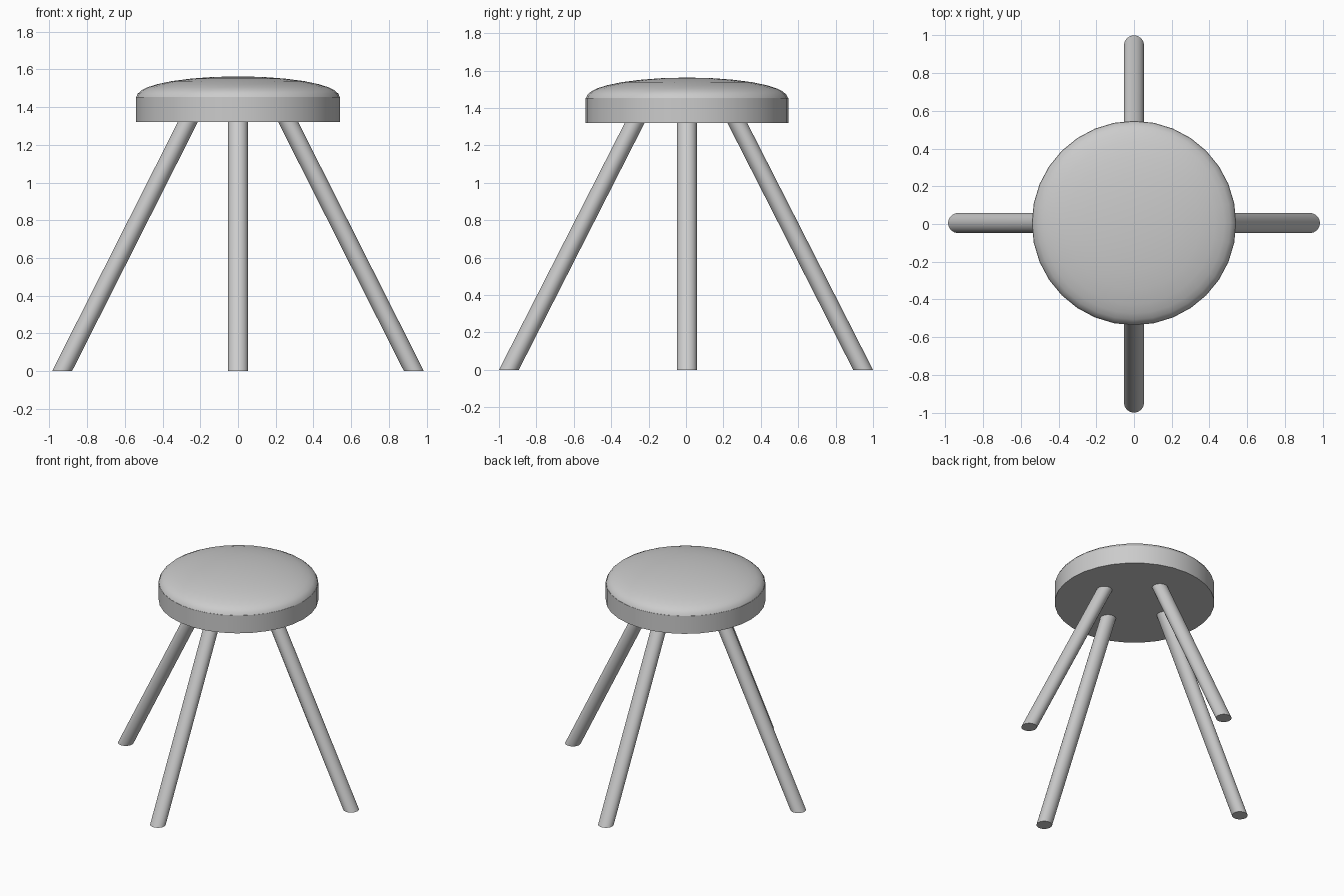
import bpy, bmesh, math
from mathutils import Matrix

if "Cube" in bpy.data.objects:
    bpy.data.objects.remove(bpy.data.objects["Cube"])

CY = 0.005  # small fore-aft offset of the seat centre


def finish(bm, name, angle):
    bmesh.ops.recalc_face_normals(bm, faces=bm.faces)
    me = bpy.data.meshes.new(name)
    bm.to_mesh(me)
    bm.free()
    ob = bpy.data.objects.new(name, me)
    bpy.context.collection.objects.link(ob)
    bpy.ops.object.select_all(action='DESELECT')
    ob.select_set(True)
    bpy.context.view_layer.objects.active = ob
    bpy.ops.object.shade_smooth_by_angle(angle=math.radians(angle))
    return ob


def lathe(name, profile, sides, angle=35):
    """Revolve (radius, height) points round the seat axis."""
    bm = bmesh.new()
    vs = [bm.verts.new((r, 0, z)) for r, z in profile]
    es = [bm.edges.new(p) for p in zip(vs, vs[1:])]
    bmesh.ops.spin(bm, geom=vs + es, cent=(0, 0, 0), axis=(0, 0, 1),
                   angle=math.tau, steps=sides, use_duplicate=False)
    bmesh.ops.remove_doubles(bm, verts=bm.verts, dist=1e-4)
    bmesh.ops.translate(bm, verts=bm.verts, vec=(0, CY, 0))
    return finish(bm, name, angle)


def leg(name, foot, top, radius=0.053, z_top=1.325):
    """Slanted round leg whose ends are cut level with the floor."""
    bm = bmesh.new()
    bmesh.ops.create_cone(bm, cap_ends=True, segments=32, radius1=radius,
                          radius2=radius, depth=z_top,
                          matrix=Matrix.Translation((0, 0, z_top / 2)))
    for v in bm.verts:
        t = v.co.z / z_top
        v.co.x += foot[0] + (top[0] - foot[0]) * t
        v.co.y += foot[1] + (top[1] - foot[1]) * t
    return finish(bm, name, 40)


# Seat base: flat round board
lathe("seat_base", [(0, 1.32), (0.542, 1.32), (0.542, 1.453), (0, 1.453)], 32)

# Cushion: shallow dome with a rolled edge
lathe("seat_cushion", [(0, 1.453), (0.54, 1.453), (0.532, 1.471), (0.512, 1.489),
                       (0.48, 1.505), (0.43, 1.521), (0.35, 1.538),
                       (0.25, 1.551), (0.13, 1.56), (0, 1.563)], 32, 45)

# Four splayed legs
for side, s in (("left", -1), ("right", 1)):
    leg(side + "_leg", (s * 0.933, CY), (s * 0.264, CY))
for side, s in (("front", -1), ("back", 1)):
    leg(side + "_leg", (0, s * 0.947), (0, s * 0.272))
